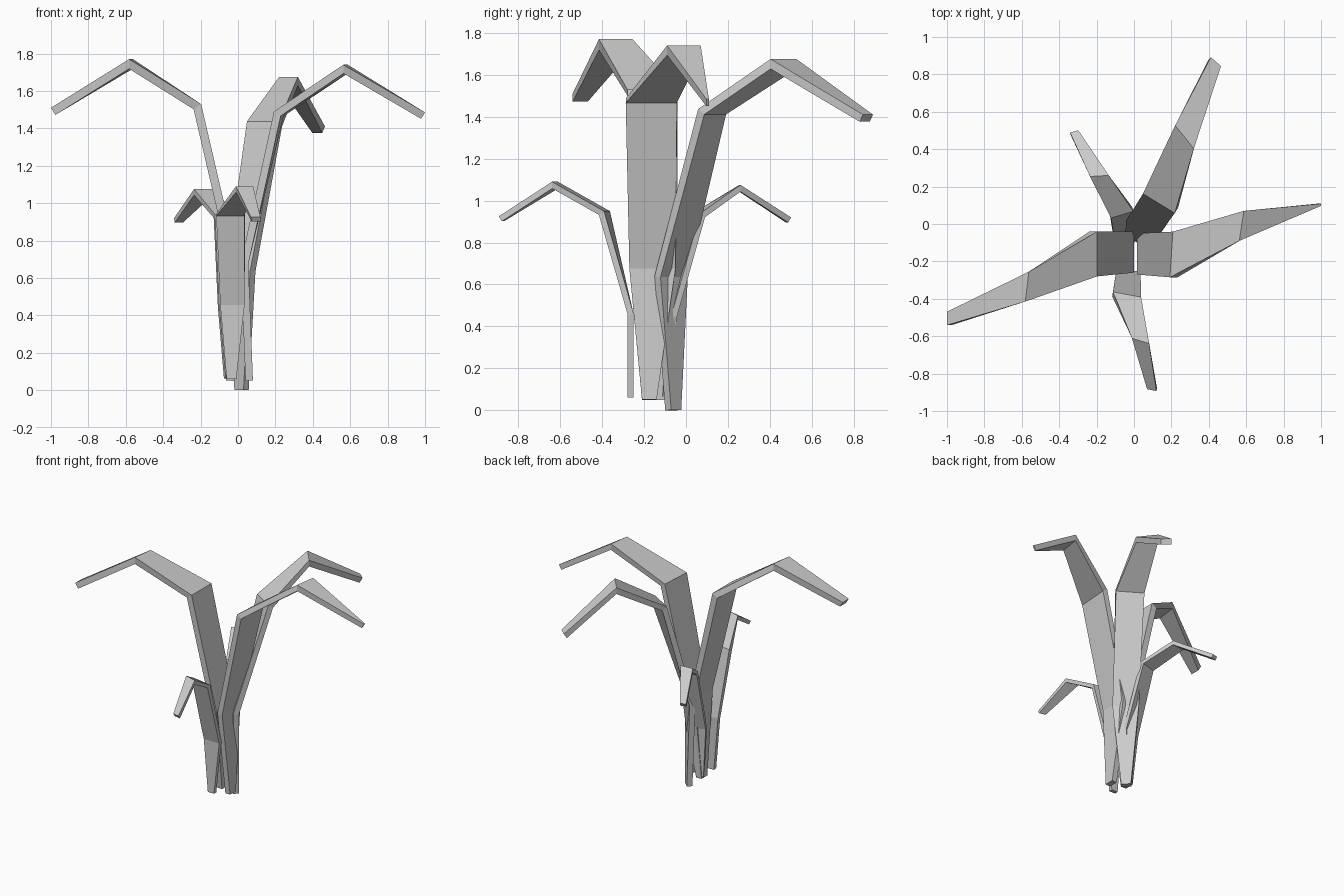
import bpy, bmesh
from mathutils import Vector


def leaf(name, thick, stations):
    """Thick folded blade; station = centre x, y, z and left half-width x, y of the upper face."""
    pts = [Vector(s[:3]) for s in stations]
    halves = [Vector((s[3], s[4], 0)) for s in stations]
    dirs = [(b - a).normalized() for a, b in zip(pts, pts[1:])]
    bm = bmesh.new()
    rings = []
    for i, (p, h) in enumerate(zip(pts, halves)):
        before, after = dirs[max(i - 1, 0)], dirs[min(i, len(dirs) - 1)]
        tangent = (before + after).normalized()
        # mitred thickness at each fold
        drop = tangent.cross(h).normalized() * thick / max(tangent.dot(after), 0.5)
        rings.append([bm.verts.new(v) for v in (p + h, p - h, p - h - drop, p + h - drop)])
    for a, b in zip(rings, rings[1:]):
        for k in range(4):
            n = (k + 1) % 4
            bm.faces.new((a[k], a[n], b[n], b[k]))
    bm.faces.new(rings[0])
    bm.faces.new(rings[-1])
    bmesh.ops.recalc_face_normals(bm, faces=bm.faces)
    mesh = bpy.data.meshes.new(name)
    bm.to_mesh(mesh)
    bm.free()
    bpy.context.collection.objects.link(bpy.data.objects.new(name, mesh))


# Three tall leaves
leaf("tall_leaf_left", 0.045, [
    (-0.02, -0.13, 0.05, 0, -0.035), (0.0, -0.15, 0.68, 0, -0.11),
    (-0.197, -0.16, 1.53, 0, -0.12), (-0.572, -0.335, 1.77, -0.01, -0.08),
    (-1.0, -0.505, 1.51, 0, -0.036)])
leaf("tall_leaf_right", 0.04, [
    (0.04, -0.175, 0.05, 0, 0.035), (0.015, -0.16, 0.68, 0, 0.11),
    (0.2, -0.163, 1.49, 0.008, 0.122), (0.575, -0.01, 1.74, 0.012, 0.08),
    (1.0, 0.103, 1.485, 0, 0.006)])
leaf("tall_leaf_back", 0.04, [
    (0.005, -0.075, 0.0, -0.024, 0.024), (0.0, -0.085, 0.64, -0.065, 0.065),
    (0.133, 0.11, 1.437, -0.085, 0.052), (0.27, 0.465, 1.675, -0.05, 0.062),
    (0.438, 0.868, 1.41, -0.027, 0.024)])

# Two short leaves
leaf("short_leaf_back", 0.028, [
    (-0.04, -0.12, 0.065, -0.025, -0.01), (-0.03, -0.09, 0.45, -0.07, -0.02),
    (-0.063, 0.05, 0.94, -0.06, -0.018), (-0.185, 0.257, 1.075, -0.05, -0.003),
    (-0.32, 0.495, 0.92, -0.022, -0.006)])
leaf("short_leaf_front", 0.028, [
    (-0.035, -0.25, 0.06, 0.026, 0), (-0.03, -0.25, 0.46, 0.065, 0),
    (-0.037, -0.377, 0.95, 0.075, -0.014), (0.035, -0.625, 1.09, 0.046, -0.014),
    (0.095, -0.888, 0.925, 0.025, -0.005)])
